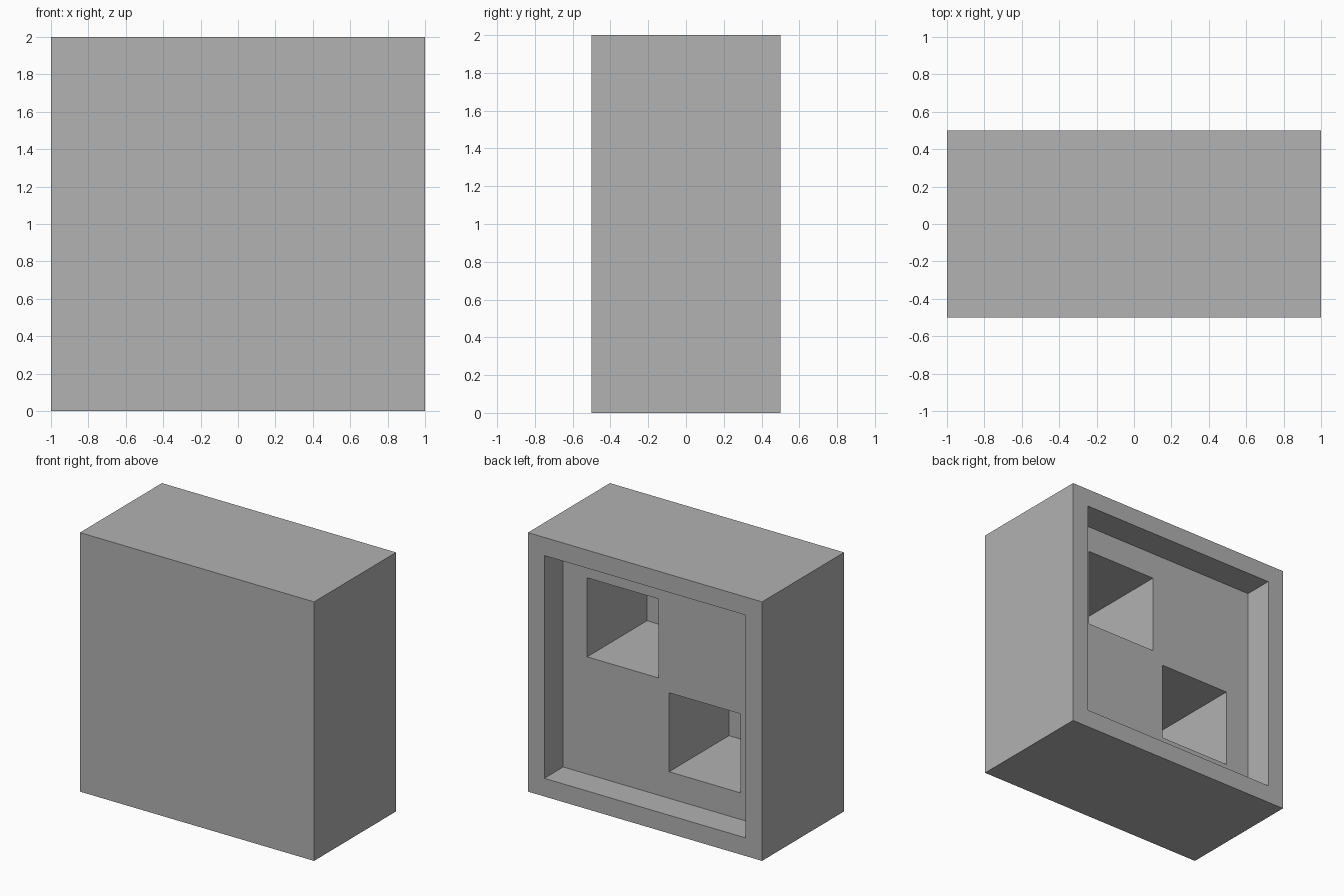
import bpy
from mathutils import Vector

cube = bpy.data.objects.get("Cube")
if cube:
    bpy.data.objects.remove(cube, do_unlink=True)

grey = bpy.data.materials.new("plain_grey")
grey.use_nodes = True
colour = (0.445, 0.445, 0.445, 1)
grey.diffuse_color = colour
grey.node_tree.nodes["Principled BSDF"].inputs["Base Color"].default_value = colour


def box(name, low, high):
    """Axis-aligned box between two corners."""
    low, high = Vector(low), Vector(high)
    bpy.ops.mesh.primitive_cube_add(size=1)
    ob = bpy.context.object
    ob.name = name
    for v in ob.data.vertices:
        v.co = [l + (c + 0.5) * (h - l) for l, h, c in zip(low, high, v.co)]
    ob.data.materials.append(grey)
    return ob


def cut(target, cutter):
    """Subtract a box from the target and discard it."""
    cutter.hide_render = True
    mod = target.modifiers.new("cut", "BOOLEAN")
    mod.operation = "DIFFERENCE"
    mod.solver = "EXACT"
    mod.object = cutter
    bpy.context.view_layer.objects.active = target
    bpy.ops.object.modifier_apply(modifier=mod.name)
    bpy.data.objects.remove(cutter, do_unlink=True)


# Solid block with a flat front
block = box("block_body", (-1, -0.5, 0), (1, 0.5, 2))

# Shallow square recess leaving a rim around the back
rim = 0.14
floor_y = 0.27
cut(block, box("recess_cutter", (rim - 1, floor_y, rim), (1 - rim, 0.6, 2 - rim)))

# Two deep square sockets on a diagonal, stopping just short of the front
inner, outer = 0.045, 0.655
for side in (1, -1):
    a, b = sorted((side * inner, side * outer))
    cut(block, box("socket_cutter", (a, -0.46, 1 + a), (b, floor_y + 0.1, 1 + b)))

block.select_set(True)
bpy.context.view_layer.objects.active = block
